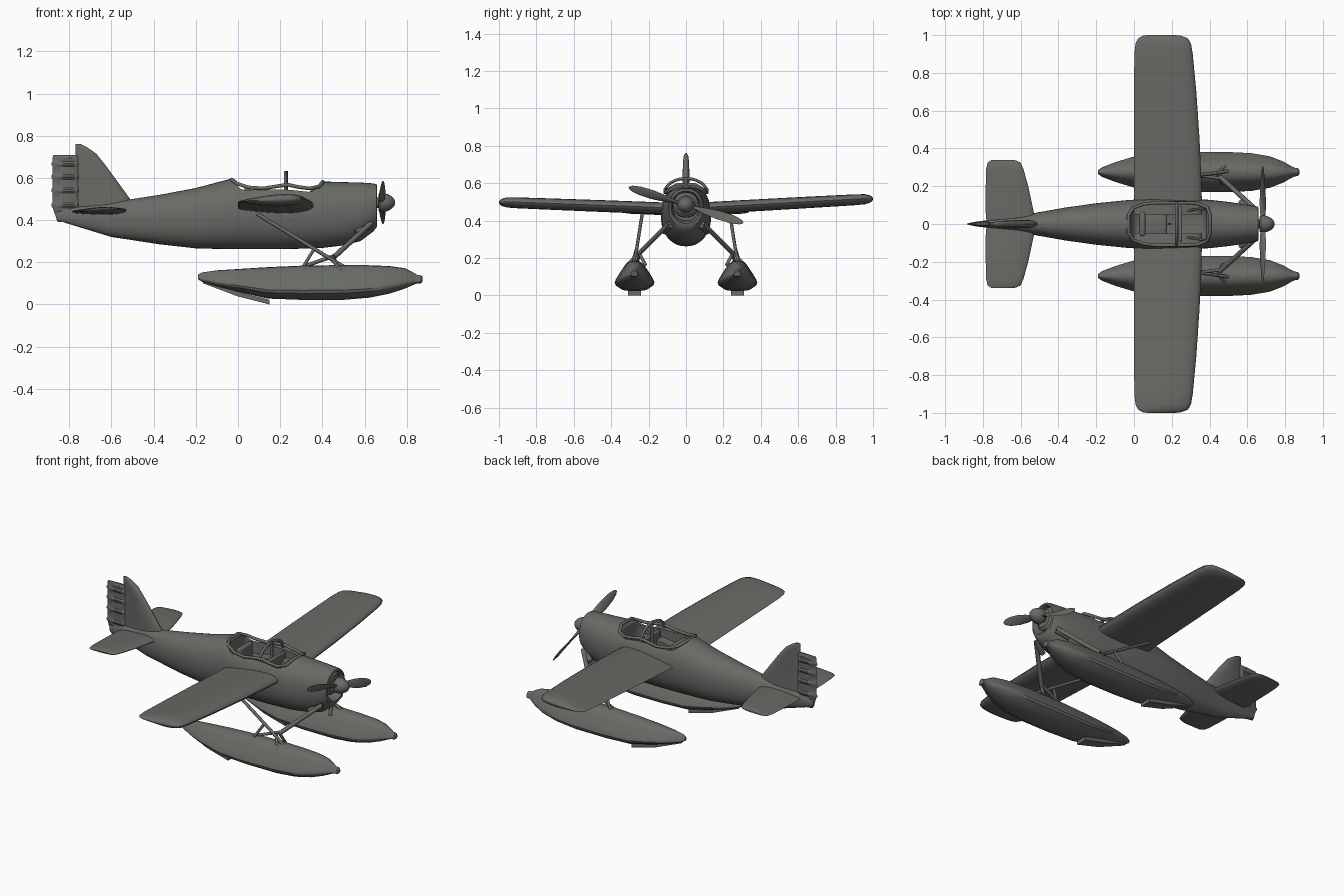
import bpy, bmesh, math
from mathutils import Vector

cube = bpy.data.objects.get("Cube")
if cube:
    bpy.data.objects.remove(cube, do_unlink=True)

GREY = (0.14, 0.145, 0.132, 1)
paint = bpy.data.materials.new("dark grey paint")
paint.use_nodes = True
paint.diffuse_color = GREY
paint.node_tree.nodes["Principled BSDF"].inputs["Base Color"].default_value = GREY


def activate(ob):
    bpy.ops.object.select_all(action='DESELECT')
    ob.select_set(True)
    bpy.context.view_layer.objects.active = ob


def finish(ob, angle=40):
    ob.data.materials.clear()
    ob.data.materials.append(paint)
    activate(ob)
    bpy.ops.object.shade_smooth_by_angle(angle=math.radians(angle))
    return ob


def loft(name, rings, angle=40):
    """Skin a list of equal-length closed rings and cap both ends."""
    bm = bmesh.new()
    rows = [[bm.verts.new(p) for p in ring] for ring in rings]
    n = len(rows[0])
    for a, b in zip(rows, rows[1:]):
        for i in range(n):
            bm.faces.new((a[i], a[(i + 1) % n], b[(i + 1) % n], b[i]))
    bm.faces.new(rows[0])
    bm.faces.new(rows[-1])
    bmesh.ops.recalc_face_normals(bm, faces=bm.faces)
    me = bpy.data.meshes.new(name)
    bm.to_mesh(me)
    bm.free()
    ob = bpy.data.objects.new(name, me)
    bpy.context.collection.objects.link(ob)
    return finish(ob, angle)


def tube(name, points, r=0.009, closed=False, smooth=False):
    cu = bpy.data.curves.new(name, 'CURVE')
    cu.dimensions = '3D'
    cu.bevel_depth = r
    cu.bevel_resolution = 2
    cu.use_fill_caps = True
    sp = cu.splines.new('NURBS' if smooth else 'POLY')
    sp.points.add(len(points) - 1)
    for p, co in zip(sp.points, points):
        p.co = (*co, 1)
    sp.use_cyclic_u = closed
    sp.use_endpoint_u = True
    ob = bpy.data.objects.new(name, cu)
    bpy.context.collection.objects.link(ob)
    activate(ob)
    bpy.ops.object.convert(target='MESH')
    return finish(bpy.context.object, 50)


def box(name, loc, size, bevel=0.01):
    bpy.ops.mesh.primitive_cube_add(size=1, location=loc)
    ob = bpy.context.object
    ob.name = name
    ob.scale = size
    bpy.ops.object.transform_apply(location=False, scale=True)
    mod = ob.modifiers.new("bevel", 'BEVEL')
    mod.width = bevel
    mod.segments = 3
    bpy.ops.object.modifier_apply(modifier="bevel")
    return finish(ob)


def oval(x, z0, z1, w, n=40, e=0.92):
    ring = []
    for i in range(n):
        a = 2 * math.pi * i / n
        c, s = math.cos(a), math.sin(a)
        ring.append(Vector((x, w * math.copysign(abs(c) ** e, c),
                            (z0 + z1) / 2 + (z1 - z0) / 2 * math.copysign(abs(s) ** e, s))))
    return ring


def foil(te, le, th, n=24):
    """Airfoil outline as (chord position, height) pairs, blunt at the leading edge."""
    for i in range(n):
        a = 2 * math.pi * i / n
        yield te + (le - te) * (0.5 + 0.5 * math.cos(a)), th * 0.66 * math.sin(a) * (0.65 + 0.35 * math.cos(a))


def cut(target, cutter):
    cutter.hide_render = True
    mod = target.modifiers.new("cut", 'BOOLEAN')
    mod.operation = 'DIFFERENCE'
    mod.solver = 'EXACT'
    mod.object = cutter
    activate(target)
    bpy.ops.object.modifier_apply(modifier="cut")
    bpy.data.objects.remove(cutter, do_unlink=True)


# Fuselage stations: x, bottom, top, half width; the last ones turn into the cowl mouth
stations = [(-.86, .40, .44, .008), (-.78, .375, .46, .02), (-.6, .32, .485, .045), (-.5, .305, .5, .063),
            (-.37, .285, .52, .086), (-.2, .266, .552, .11), (-.03, .262, .597, .127), (.1, .262, .6, .134),
            (.25, .263, .595, .135), (.4, .268, .583, .128), (.5, .28, .58, .117), (.58, .30, .578, .105),
            (.64, .345, .574, .096), (.657, .365, .57, .09), (.66, .385, .558, .08), (.645, .395, .55, .072),
            (.60, .40, .545, .07)]
fuselage = loft("fuselage", [oval(*s) for s in stations])

# Cockpit: a dipped sill cut through the sides, then a rounded well
sill = [(-.03, .60), (-.005, .57), (.05, .55), (.12, .545), (.2, .56), (.24, .565), (.29, .55),
        (.34, .542), (.38, .553), (.4, .585), (.4, .7), (-.03, .7)]
cut(fuselage, loft("sill_cutter", [[Vector((x, y, z)) for x, z in sill] for y in (-.2, .2)]))
cut(fuselage, box("well_cutter", (.185, 0, .54), (.40, .205, .34), .05))
finish(fuselage, 35)

# Cockpit rim, hoop and windscreen frame
edge = [(-.03, .045, .592), (-.005, .085, .573), (.05, .105, .555), (.12, .113, .55), (.2, .112, .563),
        (.24, .112, .567), (.29, .112, .556), (.34, .108, .55), (.385, .09, .56), (.402, .05, .582)]
tube("cockpit_rim", edge + [(x, -y, z) for x, y, z in reversed(edge)], .009, True)
tube("cockpit_hoop", [(.225, .113 * math.cos(a * math.pi / 12), .55 + .075 * math.sin(a * math.pi / 12))
                      for a in range(13)], .008)
for s, side in ((1, "left"), (-1, "right")):
    tube(side + "_frame_brace", [(.225, s * .06, .45), (.37, s * .085, .55)], .006)
tube("sight_post", [(.228, 0, .5), (.228, 0, .632)], .008)
box("instrument_panel", (.245, 0, .47), (.02, .19, .14), .006)
box("seat_pan", (.11, 0, .43), (.13, .13, .04), .015)
box("seat_back", (.045, 0, .49), (.03, .13, .14), .013)
tube("control_stick", [(.19, 0, .37), (.18, 0, .48)], .006)

# Wings: span, trailing edge, leading edge, thickness
wing = [(.05, 0, .36, .066), (.2, 0, .358, .066), (.45, 0, .347, .065), (.7, 0, .33, .063), (.9, .002, .311, .06),
        (.955, .008, .302, .056), (.983, .022, .285, .042), (.996, .045, .25, .022), (1.0, .07, .22, .006)]
for s, side, rise in ((1, "left", .058), (-1, "right", .04)):
    loft(side + "_wing", [[Vector((x, s * y, .456 + rise * y + .04 * (x - .15) + h))
                           for x, h in foil(te, le, th)] for y, te, le, th in wing])

# Tailplane
tail = [(.0, -.78, -.53, .034), (.06, -.785, -.53, .034), (.2, -.785, -.56, .03), (.29, -.783, -.585, .027),
        (.325, -.775, -.6, .02), (.338, -.755, -.63, .008)]
for s, side in ((1, "left"), (-1, "right")):
    loft(side + "_tailplane", [[Vector((x, s * y, .44 + .04 * (x + .65) + .03 * y + h))
                                for x, h in foil(te, le, th)] for y, te, le, th in tail])

# Fin, and a rudder with raised ribs
fin = [(.4, -.77, -.5, .05), (.49, -.77, -.505, .045), (.54, -.77, -.54, .042), (.66, -.77, -.628, .038),
       (.715, -.77, -.672, .034), (.745, -.77, -.715, .026), (.76, -.77, -.745, .01)]
loft("fin", [[Vector((x, h, z)) for x, h in foil(te, le, th)] for z, te, le, th in fin])
rudder = [(.39, -.855, .026)]
for z in (.47, .54, .605, .665):
    rudder += [(z - .012, -.878, .02), (z - .004, -.885, .034), (z + .004, -.885, .034), (z + .012, -.88, .02)]
rudder += [(.695, -.88, .026), (.708, -.875, .012)]
loft("rudder", [[Vector((x, h, z)) for x, h in foil(te, -.755, th)] for z, te, th in rudder], 30)

# Engine face, spinner and propeller
HUB = Vector((.66, 0, .483))
loft("engine", [oval(x, HUB.z - r, HUB.z + r, r) for x, r in ((.595, .068), (.635, .066), (.65, .05))])
loft("propeller_shaft", [oval(x, HUB.z - .025, HUB.z + .025, .025, 20) for x in (.63, .69)])
nose = [(.665, .038), (.672, .045), (.69, .045), (.71, .04), (.728, .03), (.74, .017), (.745, .004)]
loft("spinner", [oval(x, HUB.z - r, HUB.z + r, r, 32, 1) for x, r in nose])
blade = [(.02, .012, .018, 1.2), (.06, .016, .016, 1.1), (.11, .024, .012, .8), (.18, .028, .009, .55),
         (.26, .025, .006, .4), (.305, .015, .004, .35), (.32, .004, .002, .35)]
span = Vector((0, -math.cos(.3), math.sin(.3)))
across = span.cross(Vector((1, 0, 0)))
for s, which in ((1, "upper"), (-1, "lower")):
    rings = []
    for d, w, t, twist in blade:
        ring = []
        for i in range(12):
            a = i * math.pi / 6
            u, v = w * math.cos(a), t / 2 * math.sin(a)
            ring.append(Vector((.682, 0, HUB.z)) + s * span * d
                        + s * across * (u * math.cos(twist) - v * math.sin(twist))
                        + Vector((u * math.sin(twist) + v * math.cos(twist), 0, 0)))
        rings.append(ring)
    loft(which + "_propeller_blade", rings)

# Floats: x, keel, deck, half width, with a chined half section
floats = [(-.19, .12, .142, .01), (-.17, .107, .152, .025), (-.1, .085, .162, .052), (0, .06, .168, .082),
          (.14, .028, .177, .1), (.3, .022, .184, .106), (.5, .022, .187, .106), (.62, .032, .186, .1),
          (.72, .052, .182, .083), (.79, .075, .172, .056), (.83, .092, .152, .033), (.85, .1, .14, .023),
          (.868, .1, .138, .021), (.875, .11, .13, .01)]
half = [(0, 1), (.22, .98), (.42, .9), (.6, .74), (.8, .54), (.95, .38), (1, .28), (.95, .19), (.6, .04), (.2, 0)]
section = half + [(-y, z) for y, z in reversed(half[1:])]
for s, side in ((1, "left"), (-1, "right")):
    cy = s * .275
    loft(side + "_float", [[Vector((x, cy + w * y, z0 + (z1 - z0) * z)) for y, z in section]
                           for x, z0, z1, w in floats], 35)
    # Step plate under the rear of the float
    loft(side + "_float_step", [[Vector((x, cy + dy, z + dz)) for dy, dz in
                                 ((-w, 0), (w, 0), (w, .022), (-w, .022))]
                                for x, z, w in ((-.165, .1, .01), (0, .038, .03), (.15, 0, .035))], 20)
    # Struts
    tube(side + "_front_strut", [(.63, s * .09, .385), (.455, s * .25, .225)], .013)
    tube(side + "_front_strut_rear_foot", [(.47, s * .24, .235), (.31, s * .262, .18)], .009)
    tube(side + "_front_strut_inner_foot", [(.455, s * .25, .225), (.47, s * .215, .16)], .009)
    tube(side + "_wing_strut", [(.09, s * .235, .43), (.4, s * .265, .24), (.5, s * .28, .18)], .009)
    tube(side + "_wing_strut_foot", [(.36, s * .262, .262), (.31, s * .285, .18)], .008)
    tube(side + "_outer_foot", [(.44, s * .26, .22), (.49, s * .32, .16)], .008)
    tube(side + "_exhaust", [(.63, s * .085, .375), (.56, s * .115, .34)], .016)
